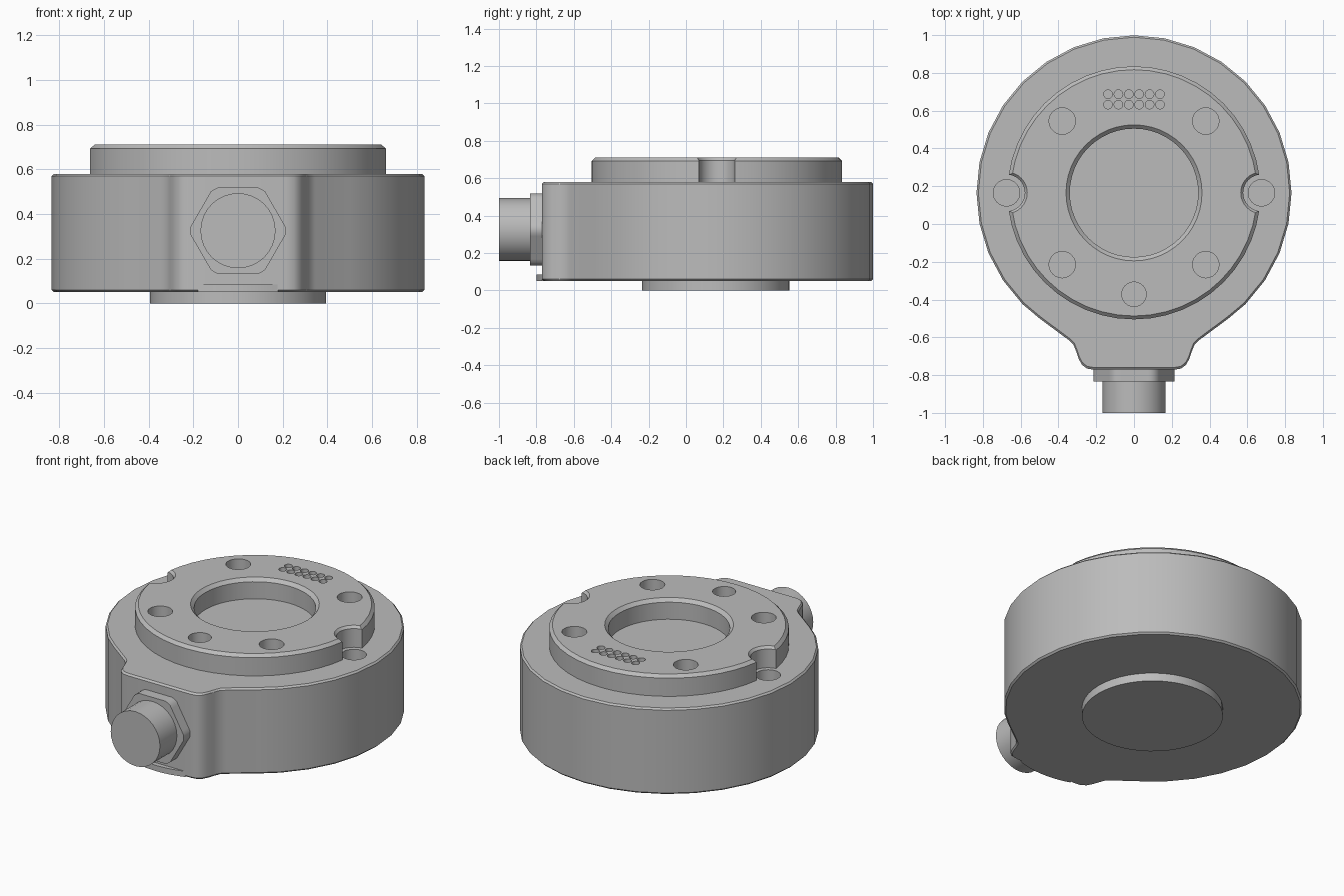
import bpy, bmesh, math

if "Cube" in bpy.data.objects:
    bpy.data.objects.remove(bpy.data.objects["Cube"])

CY = 0.165          # y of the disc axis
AZ = 0.325          # z of the connector axis
grey = bpy.data.materials.new("metal grey")
grey.diffuse_color = (0.5, 0.5, 0.5, 1)
grey.use_nodes = True
grey.node_tree.nodes["Principled BSDF"].inputs["Base Color"].default_value = grey.diffuse_color


def circle(cx, cy, r, n=32):
    return [(cx + r * math.sin(math.tau * i / n), cy + r * math.cos(math.tau * i / n))
            for i in range(n)]


def scaled(outline, k):
    return [(x * k, CY + (y - CY) * k) for x, y in outline]


def loft(bm, sections, along_y=False):
    """Closed solid through a stack of (outline, level) sections."""
    rows = [[bm.verts.new((a, t, b) if along_y else (a, b, t)) for a, b in outline]
            for outline, t in sections]
    n = len(rows[0])
    for lo, hi in zip(rows, rows[1:]):
        for i in range(n):
            j = (i + 1) % n
            bm.faces.new((lo[i], lo[j], hi[j], hi[i]))
    bm.faces.new(rows[0])
    bm.faces.new(rows[-1])


def make(name, solids, along_y=False):
    bm = bmesh.new()
    for s in solids:
        loft(bm, s, along_y)
    bmesh.ops.recalc_face_normals(bm, faces=bm.faces)
    mesh = bpy.data.meshes.new(name)
    bm.to_mesh(mesh)
    bm.free()
    mesh.materials.append(grey)
    ob = bpy.data.objects.new(name, mesh)
    bpy.context.collection.objects.link(ob)
    return ob


def activate(ob):
    bpy.ops.object.select_all(action='DESELECT')
    ob.select_set(True)
    bpy.context.view_layer.objects.active = ob


def cut(ob, solids):
    cutter = make("cutter", solids)
    cutter.hide_render = True
    mod = ob.modifiers.new("holes", 'BOOLEAN')
    mod.operation = 'DIFFERENCE'
    mod.solver = 'EXACT'
    mod.object = cutter
    activate(ob)
    bpy.ops.object.modifier_apply(modifier=mod.name)
    bpy.data.objects.remove(cutter)


def smooth(ob):
    activate(ob)
    bpy.ops.object.shade_smooth_by_angle(angle=math.radians(30))


# Housing: round body with a filleted neck at the front
neck = [(0.5, -0.5), (0.345, -0.615), (0.32, -0.64), (0.306, -0.675),
        (0.292, -0.715), (0.276, -0.745), (0.25, -0.765), (0.215, -0.771)]
arc = [p for p in circle(0, CY, 0.834) if p[1] > -0.47]
right_arc = [p for p in arc if p[0] > 1e-4]
outline = [(0, CY + 0.834)] + right_arc + neck
outline += [(-x, y) for x, y in reversed(right_arc + neck)]
small = scaled(outline, 0.988)
body = make("housing", [[(small, 0.05), (outline, 0.06), (outline, 0.57), (small, 0.58)]])
cut(body, [[(circle(s * 0.675, CY, 0.07), 0.38), (circle(s * 0.675, CY, 0.07), 0.62)]
           for s in (-1, 1)])
smooth(body)

# Raised flange with chamfered rim
flange = make("flange", [[(circle(0, CY, 0.67, 48), 0.575), (circle(0, CY, 0.67, 48), 0.692),
                          (circle(0, CY, 0.652, 48), 0.71)]])
holes = []
# central bore with chamfer
holes.append([(circle(0, CY, 0.34, 48), 0.585), (circle(0, CY, 0.34, 48), 0.69),
              (circle(0, CY, 0.36, 48), 0.71), (circle(0, CY, 0.36, 48), 0.75)])
# side notches
for s in (-1, 1):
    holes.append([(circle(s * 0.675, CY, 0.097), 0.56), (circle(s * 0.675, CY, 0.097), 0.695),
                  (circle(s * 0.675, CY, 0.11), 0.71), (circle(s * 0.675, CY, 0.11), 0.75)])
# bolt holes
for x, y in ((-0.38, 0.545), (0.38, 0.545), (-0.38, -0.215), (0.38, -0.215), (0, -0.372)):
    r = 0.065 if x == 0 else 0.07
    holes.append([(circle(x, y, r, 24), 0.585), (circle(x, y, r, 24), 0.75)])
# two rows of pin holes
for i in range(6):
    for y in (0.632, 0.687):
        c = circle((i - 2.5) * 0.055, y, 0.023, 16)
        holes.append([(c, 0.64), (c, 0.75)])
cut(flange, holes)
smooth(flange)

# Boss under the housing
smooth(make("bottom_boss", [[(circle(0, 0.16, 0.394, 48), 0), (circle(0, 0.16, 0.394, 48), 0.06)]]))

# Thin curved lip below the connector
lip = [(x * 0.0225, -0.8 + 0.03 * (x / 8) ** 2) for x in range(-8, 9)]
lip += [(0.18, -0.74), (-0.18, -0.74)]
smooth(make("bottom_lip", [[(lip, 0.05), (lip, 0.085)]]))

# Hexagonal nut with rounded corners
hexagon = []
for i in range(72):
    a = math.tau * i / 72
    off = (a + math.pi / 6) % (math.pi / 3) - math.pi / 6
    r = min(0.193 / math.cos(off), 0.214)
    hexagon.append((r * math.sin(a), AZ + r * math.cos(a)))
smooth(make("connector_nut", [[(hexagon, -0.835), (hexagon, -0.75)]], True))

# Connector plug
plug = circle(0, AZ, 0.168, 32)
smooth(make("connector_plug", [[(plug, -1), (plug, -0.82)]], True))
